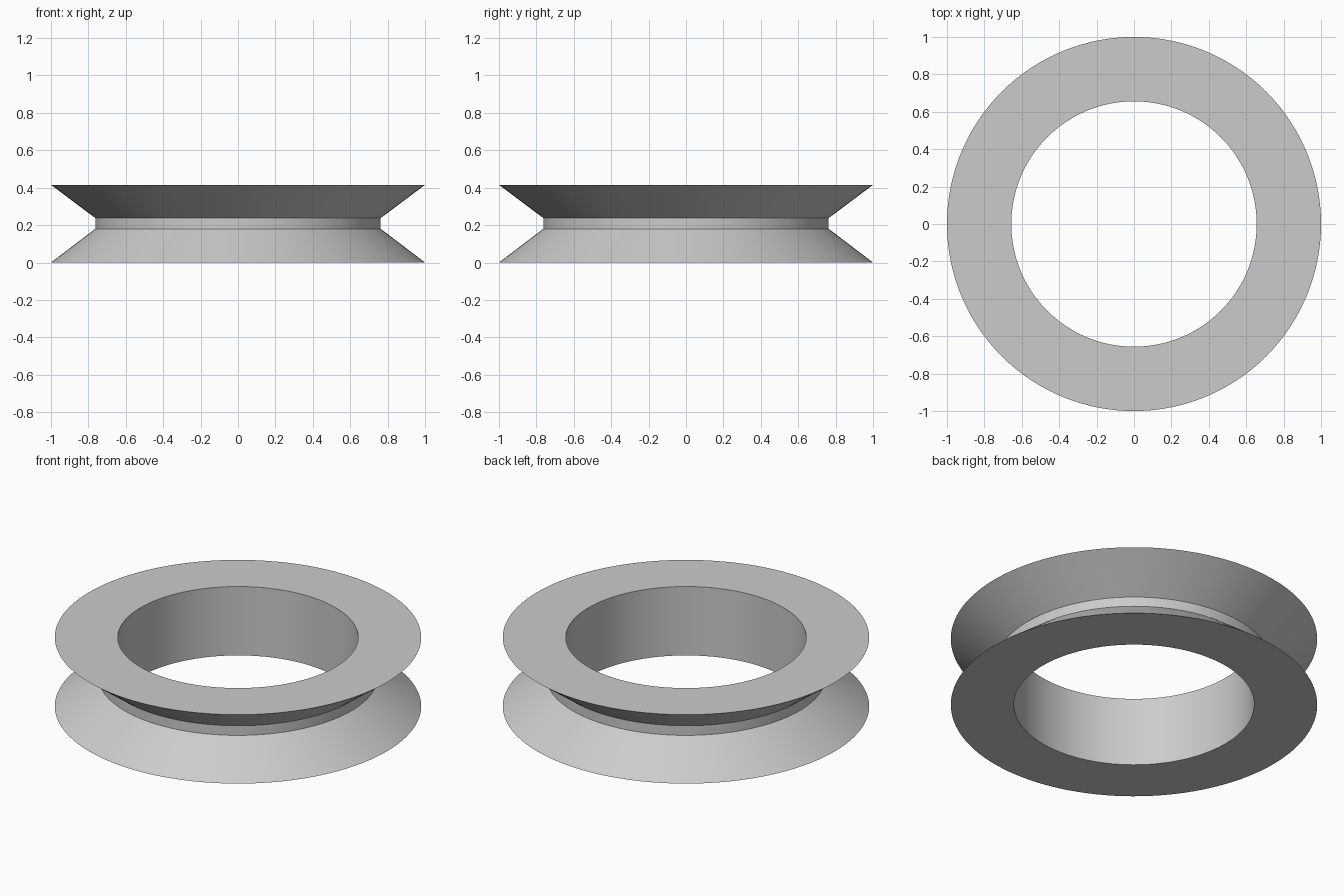
import bpy
import bmesh
from math import radians, tau
from mathutils import Matrix

cube = bpy.data.objects.get("Cube")
if cube:
    bpy.data.objects.remove(cube, do_unlink=True)

SEGMENTS = 128
HEIGHT = 0.415
OUTER, GROOVE, BORE = 1.0, 0.763, 0.656
GROOVE_LOW, GROOVE_HIGH = 0.18, 0.238

# Plain grey material
grey = bpy.data.materials.new("plain_grey")
grey.use_nodes = True
colour = (0.6, 0.6, 0.6, 1.0)
grey.diffuse_color = colour
grey.node_tree.nodes["Principled BSDF"].inputs["Base Color"].default_value = colour

# Closed cross-section of the grooved ring: radius, height
profile = [
    (BORE, 0), (OUTER, 0), (GROOVE, GROOVE_LOW),
    (GROOVE, GROOVE_HIGH), (OUTER, HEIGHT), (BORE, HEIGHT),
]

# Revolve the section around the vertical axis
bm = bmesh.new()
rings = []
for i in range(SEGMENTS):
    turn = Matrix.Rotation(tau * i / SEGMENTS, 3, "Z")
    rings.append([bm.verts.new(turn @ bm_co) for bm_co in
                  (Matrix.Translation((r, 0, z)).translation for r, z in profile)])
for i, ring in enumerate(rings):
    following = rings[(i + 1) % SEGMENTS]
    for j in range(len(profile)):
        k = (j + 1) % len(profile)
        bm.faces.new((ring[j], following[j], following[k], ring[k]))
bmesh.ops.recalc_face_normals(bm, faces=bm.faces)

mesh = bpy.data.meshes.new("grooved_ring")
bm.to_mesh(mesh)
bm.free()
mesh.materials.append(grey)
wheel = bpy.data.objects.new("grooved_ring", mesh)
bpy.context.collection.objects.link(wheel)

# Smooth around the ring, sharp at the rims and groove
bpy.ops.object.select_all(action="DESELECT")
wheel.select_set(True)
bpy.context.view_layer.objects.active = wheel
bpy.ops.object.shade_smooth_by_angle(angle=radians(30))
